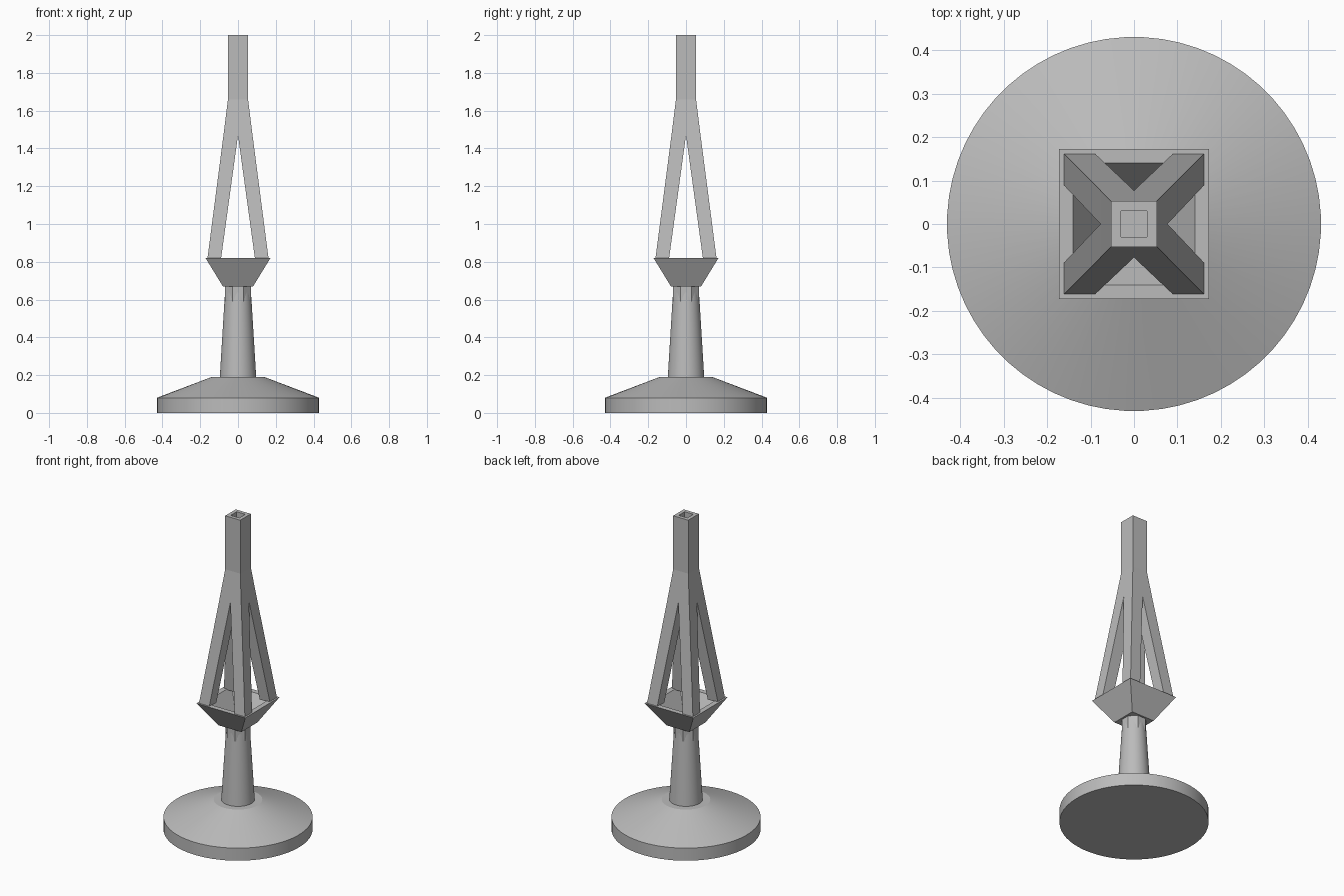
import bpy
import bmesh
import math

cube = bpy.data.objects.get("Cube")
if cube:
    bpy.data.objects.remove(cube, do_unlink=True)

grey = bpy.data.materials.new("plain_grey")
grey.use_nodes = True
colour = (0.5, 0.5, 0.5, 1)
grey.diffuse_color = colour
grey.node_tree.nodes["Principled BSDF"].inputs["Base Color"].default_value = colour


def loft(name, rings, smooth=False, closed=False):
    """Skin a stack of rings; closed joins the last ring back to the first."""
    bm = bmesh.new()
    loops = [[bm.verts.new(p) for p in ring] for ring in rings]
    pairs = list(zip(loops, loops[1:]))
    if closed:
        pairs.append((loops[-1], loops[0]))
    else:
        bm.faces.new(loops[0])
        bm.faces.new(loops[-1])
    for low, high in pairs:
        for i in range(len(low)):
            j = (i + 1) % len(low)
            bm.faces.new((low[i], low[j], high[j], high[i]))
    bmesh.ops.recalc_face_normals(bm, faces=bm.faces)
    mesh = bpy.data.meshes.new(name)
    bm.to_mesh(mesh)
    bm.free()
    mesh.materials.append(grey)
    obj = bpy.data.objects.new(name, mesh)
    bpy.context.collection.objects.link(obj)
    if smooth:
        bpy.ops.object.select_all(action="DESELECT")
        obj.select_set(True)
        bpy.context.view_layer.objects.active = obj
        bpy.ops.object.shade_smooth_by_angle(angle=math.radians(15))
    return obj


def circle(r, z, n=64):
    return [(r * math.cos((i + 0.5) * math.tau / n),
             r * math.sin((i + 0.5) * math.tau / n), z) for i in range(n)]


def square(h, z):
    return [(-h, -h, z), (h, -h, z), (h, h, z), (-h, h, z)]


# Round foot and tapered column
loft("base", [circle(0.43, 0), circle(0.43, 0.08), circle(0.14, 0.19)], smooth=True)
loft("column", [circle(0.097, 0.18), circle(0.072, 0.59), circle(0.066, 0.67)], smooth=True)
loft("column_collar", [circle(0.074, 0.59, 8), circle(0.074, 0.69, 8)])

# Square funnel with a sloping hollow
loft("funnel", [square(0.08, 0.67), square(0.172, 0.82), square(0.14, 0.82), square(0.06, 0.69)])

# Four leaning legs that meet under the spire
for sx, side in ((-1, "right"), (1, "left")):
    for sy, end in ((-1, "front"), (1, "back")):
        rings = []
        for inner, outer, z in ((0.09, 0.162, 0.815), (0, 0.077, 1.47)):
            rings.append([(sx * x, sy * y, z) for x, y in
                          ((inner, inner), (outer, inner), (outer, outer), (inner, outer))])
        loft(f"{end}_{side}_leg", rings)

# Solid shoulder and square tube above it, open at the top
loft("spire", [square(0.077, 1.47), square(0.053, 1.66), square(0.053, 2),
               square(0.03, 2), square(0.03, 1.66)])
